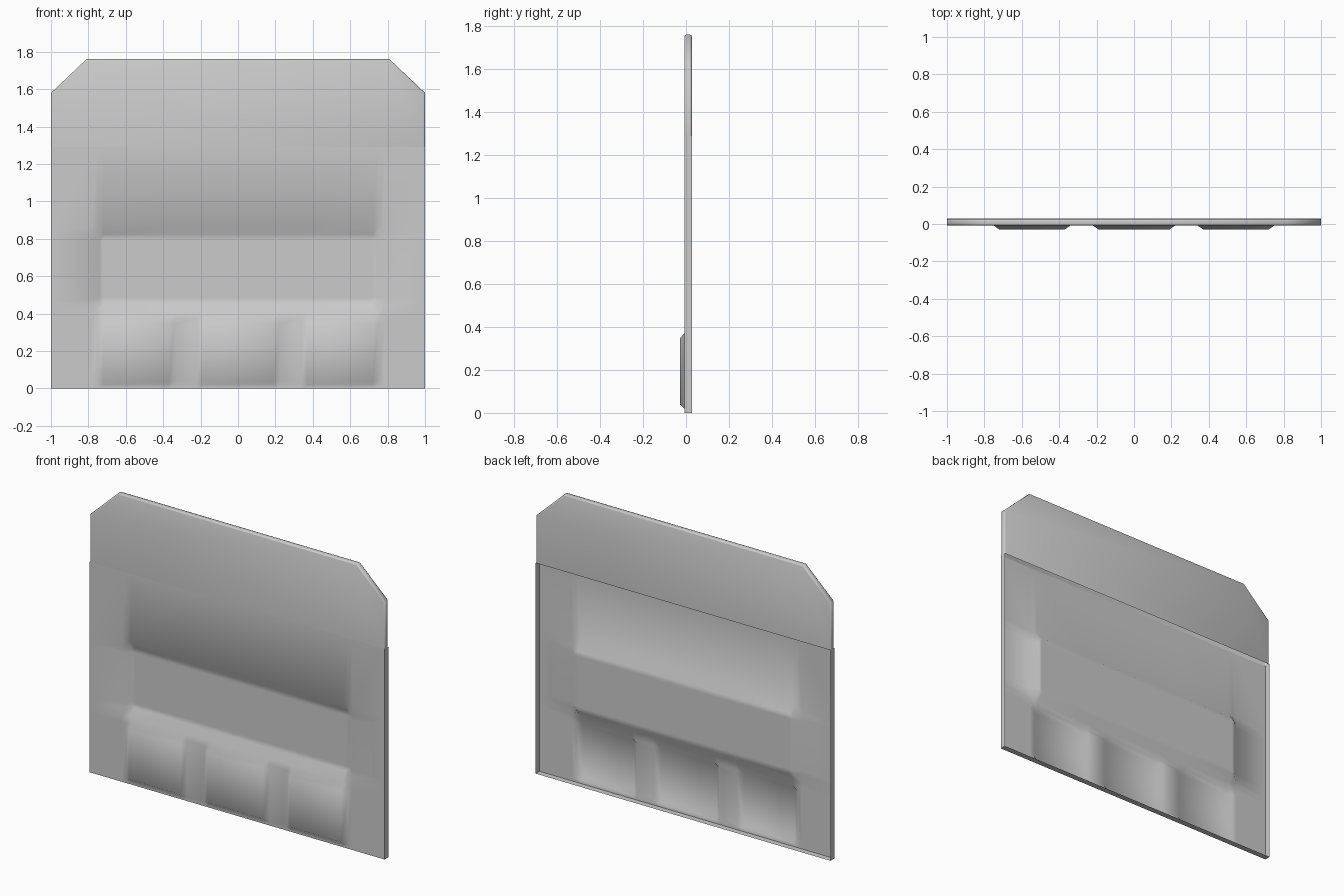
import bpy, bmesh
from math import radians

if "Cube" in bpy.data.objects:
    bpy.data.objects.remove(bpy.data.objects["Cube"])

FRONT, BACK = -0.008, 0.029      # sheet face and rear edge of its folded rim
SEAM, TOP = 1.29, 1.76


def finish(name, bm, angle):
    bmesh.ops.recalc_face_normals(bm, faces=bm.faces)
    me = bpy.data.meshes.new(name)
    bm.to_mesh(me)
    bm.free()
    ob = bpy.data.objects.new(name, me)
    bpy.context.collection.objects.link(ob)
    bpy.ops.object.select_all(action='DESELECT')
    ob.select_set(True)
    bpy.context.view_layer.objects.active = ob
    bpy.ops.object.shade_smooth_by_angle(angle=radians(angle))
    return ob


# Stamped lower sheet: three ribs pushed forward, one long panel pushed back
half = [0.19, 0.22, 0.34, 0.37, 0.72, 0.75, 0.78, 1.0]
xs = [-x for x in reversed(half)] + half
zs = [0, 0.02, 0.04, 0.345, 0.37, 0.41, 0.455, 0.485, 0.795, 0.825, 0.87, SEAM]


def depth(x, z):
    a = abs(x)
    if 0.04 <= z <= 0.345 and (a <= 0.19 or 0.37 <= a <= 0.72):
        return -0.029
    if 0.455 <= z <= 0.825 and a <= 0.75:
        return 0.026
    return FRONT


def place(x, z):
    y = depth(x, z)
    # clipped corners of the long panel
    if abs(x) == 0.75 and z in (0.455, 0.825):
        x *= 0.98
        z += 0.012 if z < 0.6 else -0.012
    elif abs(x) == 0.75 and 0.455 < z < 0.825:
        x *= 0.985
    return x, y, z


bm = bmesh.new()
grid = [[bm.verts.new(place(x, z)) for x in xs] for z in zs]
for lo, hi in zip(grid, grid[1:]):
    for i in range(len(xs) - 1):
        bm.faces.new((lo[i], lo[i + 1], hi[i + 1], hi[i]))

# Rim folded backwards along both sides and the bottom
rim = [e for e in bm.edges if e.is_boundary
       and not all(v.co.z > SEAM - 1e-4 for v in e.verts)]
ret = bmesh.ops.extrude_edge_only(bm, edges=rim)
for g in ret['geom']:
    if isinstance(g, bmesh.types.BMVert):
        g.co.y = BACK
finish("lower_stamped_panel", bm, 60)

# Closed upper section with clipped corners, open underneath
profile = [(-1, SEAM), (1, SEAM), (1, 1.58), (0.81, TOP), (-0.81, TOP), (-1, 1.58)]
bm = bmesh.new()
f = [bm.verts.new((x, FRONT, z)) for x, z in profile]
b = [bm.verts.new((x, BACK - 0.002, z)) for x, z in profile]
bm.faces.new(f)
bm.faces.new(b[::-1])
n = len(profile)
for i in range(1, n):
    j = (i + 1) % n
    bm.faces.new((f[j], f[i], b[i], b[j]))
edges = [e for e in bm.edges if not e.is_boundary
         and abs(e.verts[0].co.y - e.verts[1].co.y) < 1e-5]
bmesh.ops.bevel(bm, geom=edges, offset=0.008, segments=2, profile=0.5, affect='EDGES')
finish("upper_panel", bm, 50)
